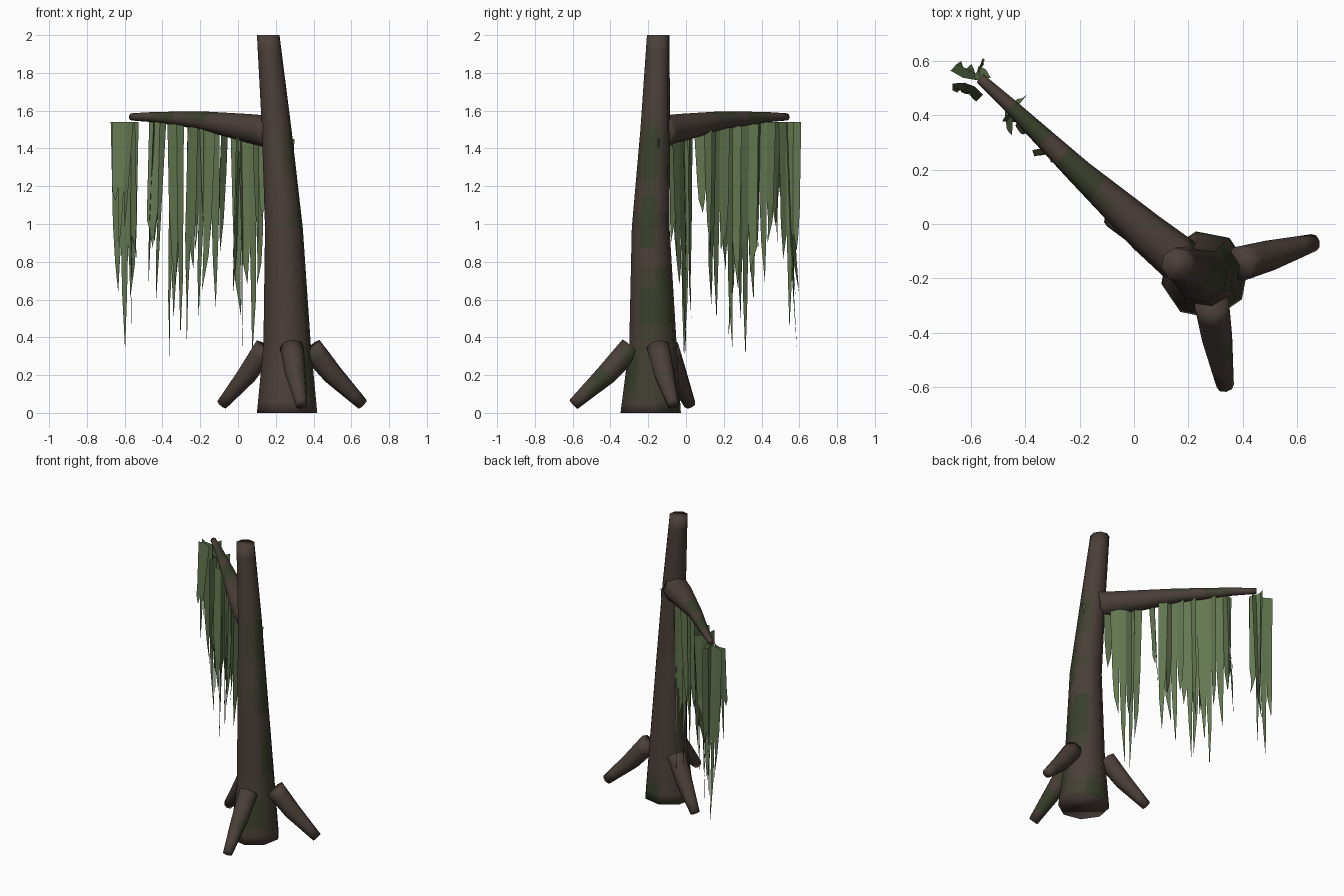
import bpy, bmesh, math, random
from mathutils import Vector

random.seed(5)
cube = bpy.data.objects.get("Cube")
if cube:
    bpy.data.objects.remove(cube, do_unlink=True)


def material(name, color):
    m = bpy.data.materials.new(name)
    m.use_nodes = True
    m.diffuse_color = (*color, 1)
    bsdf = m.node_tree.nodes["Principled BSDF"]
    bsdf.inputs["Base Color"].default_value = (*color, 1)
    bsdf.inputs["Roughness"].default_value = 0.9
    return m


BARK = material("brown bark", (0.070, 0.050, 0.041))
DAMP = material("damp bark", (0.055, 0.050, 0.032))
MOSS = material("dark moss", (0.040, 0.050, 0.024))
LEAF = material("hanging moss green", (0.125, 0.185, 0.080))

# Mossy spots: centre and the horizontal and vertical reach
SPOTS = [
    (0.34, -0.16, 0.60, 0.10, 0.22), (0.29, -0.18, 1.38, 0.08, 0.22),
    (0.37, -0.26, 0.22, 0.08, 0.22), (0.35, -0.45, 0.12, 0.07, 0.12),
    (-0.19, 0.17, 1.59, 0.11, 0.05), (-0.38, 0.36, 1.59, 0.09, 0.05),
    (0.33, -0.20, 1.05, 0.07, 0.20), (0.30, -0.05, 0.05, 0.12, 0.10),
]


def finish(bm, name, mats):
    mesh = bpy.data.meshes.new(name)
    bm.to_mesh(mesh)
    bm.free()
    obj = bpy.data.objects.new(name, mesh)
    bpy.context.collection.objects.link(obj)
    for m in mats:
        mesh.materials.append(m)


def moss_level(p):
    best = 9
    for x, y, z, flat, tall in SPOTS:
        d = math.hypot((p.x - x) / flat, (p.y - y) / flat, (p.z - z) / tall)
        best = min(best, d)
    return 2 if best < 0.7 else 1 if best < 1.05 else 0


def limb(name, stations, sides=8, steps=4, level=False, turn=0.0):
    """Tapered, fully smooth tube through (x, y, z, radius) stations."""
    fine = []
    for a, b in zip(stations, stations[1:]):
        for i in range(steps):
            fine.append([u + (v - u) * i / steps for u, v in zip(a, b)])
    fine.append(list(stations[-1]))
    bm = bmesh.new()
    rings = []
    for i, s in enumerate(fine):
        before, after = fine[max(i - 1, 0)], fine[min(i + 1, len(fine) - 1)]
        axis = Vector(after[:3]) - Vector(before[:3])
        axis = Vector((0, 0, 1)) if level else axis.normalized()
        side = Vector((1, 0, 0)) if level else axis.cross(Vector((0, 0, 1))).normalized()
        up = axis.cross(side)
        ring = []
        for k in range(sides):
            t = 2 * math.pi * k / sides + turn
            ring.append(bm.verts.new(Vector(s[:3]) + s[3] * (side * math.cos(t) + up * math.sin(t))))
        rings.append(ring)
    for r, q in zip(rings, rings[1:]):
        for k in range(sides):
            j = (k + 1) % sides
            bm.faces.new((r[k], r[j], q[j], q[k]))
    bm.faces.new(rings[0][::-1])
    bm.faces.new(rings[-1])
    bmesh.ops.recalc_face_normals(bm, faces=bm.faces)
    for f in bm.faces:
        f.material_index = moss_level(f.calc_center_median())
        f.smooth = True
    finish(bm, name, [BARK, DAMP, MOSS])


# Leaning trunk, standing on the ground
limb("trunk", [
    (0.26, -0.187, 0.0, 0.163), (0.26, -0.175, 0.36, 0.128),
    (0.243, -0.187, 0.98, 0.102), (0.205, -0.163, 1.5, 0.080),
    (0.16, -0.147, 2.0, 0.061)], steps=6, level=True, turn=0.2)

# Long side branch
limb("branch", [
    (0.172, -0.135, 1.487, 0.086), (0.05, -0.035, 1.507, 0.076),
    (-0.20, 0.19, 1.549, 0.048), (-0.45, 0.43, 1.566, 0.027),
    (-0.565, 0.535, 1.567, 0.019)])

# Three splayed roots
ROOTS = {
    "front_root": [(0.285, -0.29, 0.345, 0.064), (0.305, -0.42, 0.205, 0.056), (0.335, -0.595, 0.045, 0.032)],
    "left_root": [(0.385, -0.147, 0.345, 0.064), (0.50, -0.115, 0.205, 0.056), (0.66, -0.068, 0.045, 0.032)],
    "back_right_root": [(0.145, -0.10, 0.345, 0.064), (0.05, -0.05, 0.205, 0.056), (-0.085, 0.02, 0.045, 0.032)],
}
for root_name, path in ROOTS.items():
    limb(root_name, path, steps=3)


def curtain(bm, x, y, z, yaw, width, length, drift):
    """Thin hanging sheet that narrows into one long point and shorter ones."""
    along = Vector((math.cos(math.radians(yaw)), math.sin(math.radians(yaw)), 0))
    out = Vector((-along.y, along.x, 0))
    lean = random.uniform(-0.02, 0.02)
    strands = 3 if width > 0.11 else 2

    def point(u, drop, bulge=0.0):
        bow = 0.02 * (1 - 4 * u * u) + drift * drop + bulge
        spread = width * u * (1 - 0.35 * drop)
        p = Vector((x, y, z)) + along * (spread + lean * drop) + out * bow
        p.z -= drop * length
        return bm.verts.new(p)

    cuts = [i / strands - 0.5 for i in range(strands + 1)]
    top = [point(u, 0) for u in cuts]
    mid = [point(u, random.uniform(0.36, 0.55), random.uniform(-0.01, 0.01)) for u in cuts]
    for i in range(strands):
        bm.faces.new((top[i], top[i + 1], mid[i + 1], mid[i]))
        reach = 1.0 if i == 1 else random.uniform(0.62, 0.85)
        u = (cuts[i] + cuts[i + 1]) / 2
        knee = [point(u + s * 0.36 / strands, 0.2 + reach * 0.55) for s in (-1, 1)]
        tip = point(u + random.uniform(-0.1, 0.1), reach, random.uniform(-0.015, 0.015))
        bm.faces.new((mid[i], mid[i + 1], knee[1], knee[0]))
        bm.faces.new((knee[0], knee[1], tip))


# Hanging moss: x, y, top height, yaw, width, length, outward drift
CURTAINS = [
    (-0.60, 0.55, 1.54, 170, 0.15, 1.21, -0.05), (-0.61, 0.495, 1.54, -20, 0.12, 0.68, -0.05),
    (-0.55, 0.55, 1.54, 95, 0.12, 1.10, -0.01),
    (-0.42, 0.40, 1.54, 70, 0.16, 0.85, 0.04), (-0.425, 0.37, 1.54, -35, 0.11, 0.95, -0.04),
    (-0.33, 0.32, 1.53, 115, 0.14, 1.24, 0.02), (-0.33, 0.26, 1.53, -15, 0.09, 1.13, -0.03),
    (-0.24, 0.235, 1.52, 115, 0.13, 1.18, 0.01), (-0.17, 0.17, 1.52, 130, 0.16, 1.03, 0.02),
    (-0.15, 0.14, 1.51, -15, 0.11, 0.95, -0.02),
    (-0.07, 0.09, 1.50, 70, 0.10, 0.65, 0.02),
    (-0.01, 0.00, 1.47, -50, 0.09, 1.18, 0.01), (0.01, -0.03, 1.47, 85, 0.10, 0.85, 0.02),
    (0.07, -0.04, 1.45, -25, 0.15, 1.15, 0.02), (0.12, -0.07, 1.45, 140, 0.11, 0.55, 0.0),
    (0.215, -0.14, 1.45, -5, 0.17, 0.50, 0.0), (0.20, -0.16, 1.45, 95, 0.11, 0.45, 0.0),
]
bm = bmesh.new()
for c in CURTAINS:
    curtain(bm, *c)
finish(bm, "hanging_moss", [LEAF])
